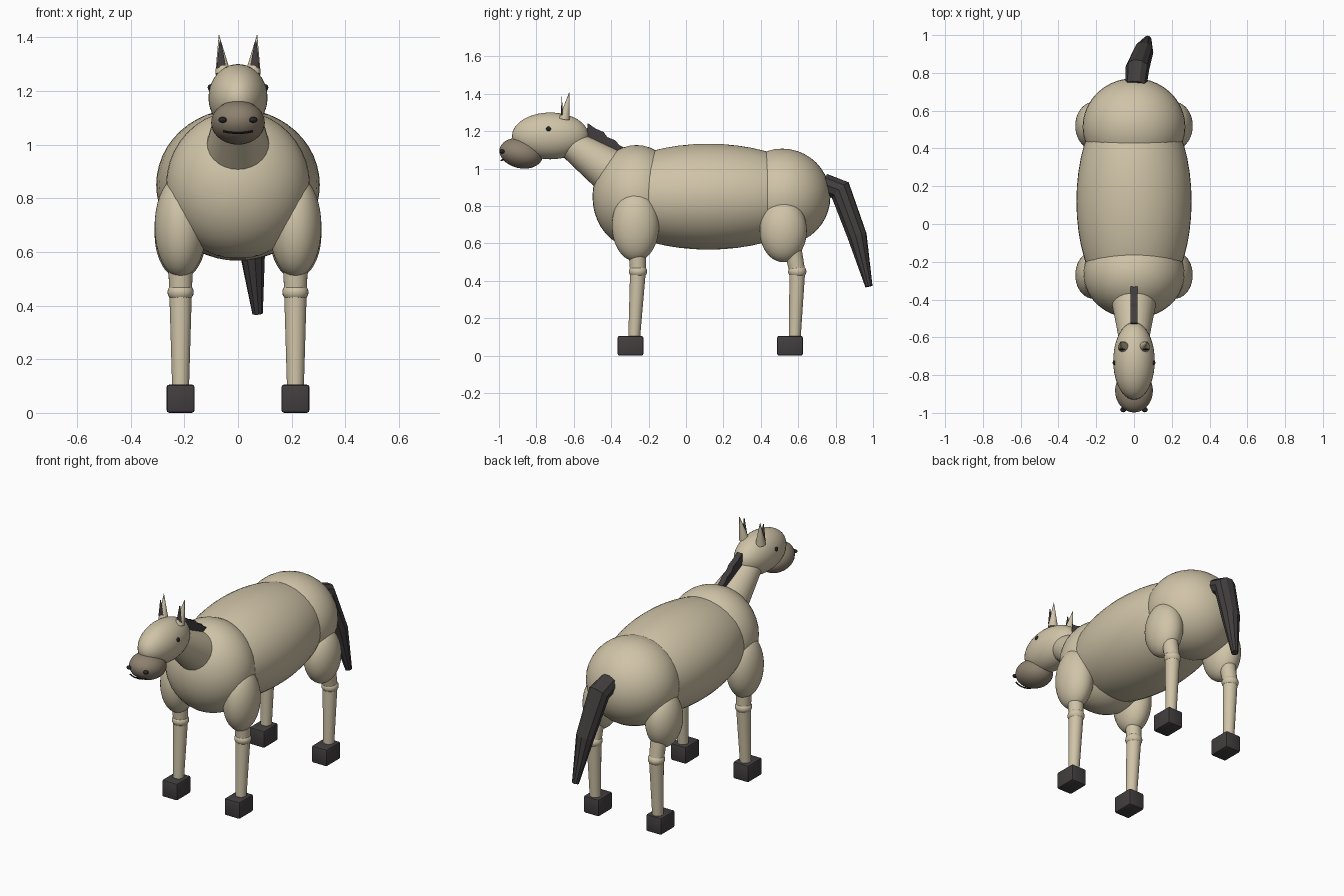
import bpy, bmesh, math
from mathutils import Vector, Matrix

cube = bpy.data.objects.get("Cube")
if cube:
    bpy.data.objects.remove(cube, do_unlink=True)


def material(name, rgb):
    m = bpy.data.materials.new(name)
    m.use_nodes = True
    m.diffuse_color = (*rgb, 1)
    m.node_tree.nodes["Principled BSDF"].inputs["Base Color"].default_value = (*rgb, 1)
    return m


COAT = material("cream coat", (0.63, 0.55, 0.39))
MUZZLE = material("brown muzzle", (0.27, 0.22, 0.16))
DARK = material("charcoal hair and hoof", (0.055, 0.048, 0.049))
BLACK = material("black detail", (0.02, 0.018, 0.018))


def finish(name, bm, mat, smooth=True):
    bmesh.ops.recalc_face_normals(bm, faces=bm.faces)
    mesh = bpy.data.meshes.new(name)
    bm.to_mesh(mesh)
    bm.free()
    mesh.materials.append(mat)
    obj = bpy.data.objects.new(name, mesh)
    bpy.context.collection.objects.link(obj)
    if smooth:
        bpy.ops.object.select_all(action='DESELECT')
        obj.select_set(True)
        bpy.context.view_layer.objects.active = obj
        bpy.ops.object.shade_smooth_by_angle(angle=math.radians(35))
    return obj


def ellipsoid(name, centre, radii, mat, tilt=0, segments=40):
    bm = bmesh.new()
    place = (Matrix.Translation(centre) @ Matrix.Rotation(math.radians(tilt), 4, 'X')
             @ Matrix.Diagonal((*radii, 1)))
    bmesh.ops.create_uvsphere(bm, u_segments=segments, v_segments=segments // 2,
                              radius=1, matrix=place)
    return finish(name, bm, mat)


def cone(name, start, end, r1, r2, mat, flat=1, sides=28):
    a, b = Vector(start), Vector(end)
    turn = (b - a).to_track_quat('Z', 'Y').to_matrix().to_4x4()
    place = (Matrix.Translation((a + b) / 2) @ Matrix.Diagonal((1, flat, 1, 1)) @ turn)
    bm = bmesh.new()
    bmesh.ops.create_cone(bm, cap_ends=True, segments=sides, radius1=r1, radius2=r2,
                          depth=(b - a).length, matrix=place)
    return finish(name, bm, mat)


def tube(name, points, radii, bevel, mat, resolution=3):
    data = bpy.data.curves.new(name, 'CURVE')
    data.dimensions = '3D'
    data.bevel_depth = bevel
    data.bevel_resolution = resolution
    data.use_fill_caps = True
    spline = data.splines.new('POLY')
    spline.use_smooth = False
    spline.points.add(len(points) - 1)
    for p, co, r in zip(spline.points, points, radii):
        p.co = (*co, 1)
        p.radius = r
    data.materials.append(mat)
    obj = bpy.data.objects.new(name, data)
    bpy.context.collection.objects.link(obj)
    return obj


# Torso
ellipsoid("barrel", (0, 0.12, 0.85), (0.305, 0.6, 0.283), COAT, segments=48)
ellipsoid("chest", (0, -0.265, 0.85), (0.268, 0.235, 0.276), COAT)
ellipsoid("rump", (0, 0.515, 0.85), (0.272, 0.257, 0.257), COAT)

# Neck and head
cone("neck", (0, -0.33, 0.935), (0, -0.65, 1.155), 0.135, 0.072, COAT)
ellipsoid("head", (0, -0.725, 1.175), (0.11, 0.205, 0.125), COAT)
ellipsoid("muzzle", (0, -0.882, 1.082), (0.1, 0.117, 0.08), MUZZLE, tilt=-12)
tube("mouth", [(x, -0.988 + 3.5 * x * x, 1.043 + 2 * x * x)
               for x in (-0.055, -0.035, -0.015, 0.015, 0.035, 0.055)],
     [1] * 6, 0.004, BLACK)

# Paired face parts
for side, s in (("left", 1), ("right", -1)):
    ellipsoid(f"{side}_eye", (s * 0.103, -0.735, 1.212), (0.01, 0.013, 0.013), BLACK, segments=16)
    ellipsoid(f"{side}_nostril", (s * 0.057, -0.983, 1.092), (0.016, 0.014, 0.011), BLACK, segments=16)
    cone(f"{side}_ear", (s * 0.056, -0.65, 1.265), (s * 0.071, -0.624, 1.408), 0.029, 0.001, COAT)
    cone(f"{side}_inner_ear", (s * 0.062, -0.664, 1.285), (s * 0.066, -0.664, 1.385),
         0.018, 0.003, DARK, flat=0.3, sides=16)

# Legs: y of muscle, muscle centre z, muscle half height, knee y, ankle y, hoof y
LEGS = {"front": (-0.27, 0.695, 0.19, -0.257, -0.278, -0.297),
        "rear": (0.52, 0.668, 0.168, 0.595, 0.581, 0.556)}
for end, (my, mz, mr, knee, ankle, hoof) in LEGS.items():
    for side, s in (("left", 1), ("right", -1)):
        x = s * 0.214
        name = f"{end}_{side}"
        ellipsoid(f"{name}_upper_leg", (x, my, mz), (0.097, 0.126, mr), COAT)
        cone(f"{name}_forearm", (x, (my + knee) / 2, 0.64), (x, knee, 0.45), 0.05, 0.042, COAT)
        ellipsoid(f"{name}_knee", (x, knee, 0.45), (0.049, 0.049, 0.038), COAT, segments=24)
        cone(f"{name}_shin", (x, knee, 0.45), (x, ankle, 0.08), 0.042, 0.031, COAT)
        bm = bmesh.new()
        bmesh.ops.create_cube(bm, size=1, matrix=Matrix.Translation((x, hoof, 0.053))
                              @ Matrix.Diagonal((0.105, 0.138, 0.105, 1)))
        bmesh.ops.bevel(bm, geom=bm.edges[:], offset=0.01, segments=2, profile=0.5,
                        affect='EDGES')
        finish(f"{name}_hoof", bm, DARK)

# Mane: jagged plate along the crest of the neck
CREST = [(-0.53, 1.2), (-0.525, 1.243), (-0.485, 1.215), (-0.44, 1.195), (-0.42, 1.168),
         (-0.38, 1.152), (-0.355, 1.125), (-0.32, 1.108), (-0.345, 1.06), (-0.5, 1.1)]
bm = bmesh.new()
plate = bm.faces.new([bm.verts.new((-0.018, y, z)) for y, z in CREST])
grown = bmesh.ops.extrude_face_region(bm, geom=[plate])["geom"]
bmesh.ops.translate(bm, vec=(0.036, 0, 0),
                    verts=[v for v in grown if isinstance(v, bmesh.types.BMVert)])
# close the side left open by the extrusion
bmesh.ops.holes_fill(bm, edges=bm.edges[:])
finish("mane", bm, DARK, smooth=False)

# Tail
tube("tail", [(0.01, 0.735, 0.92), (0.018, 0.825, 0.885), (0.05, 0.915, 0.64), (0.073, 0.978, 0.37)],
     [0.95, 1.05, 0.88, 0.33], 0.06, DARK)
